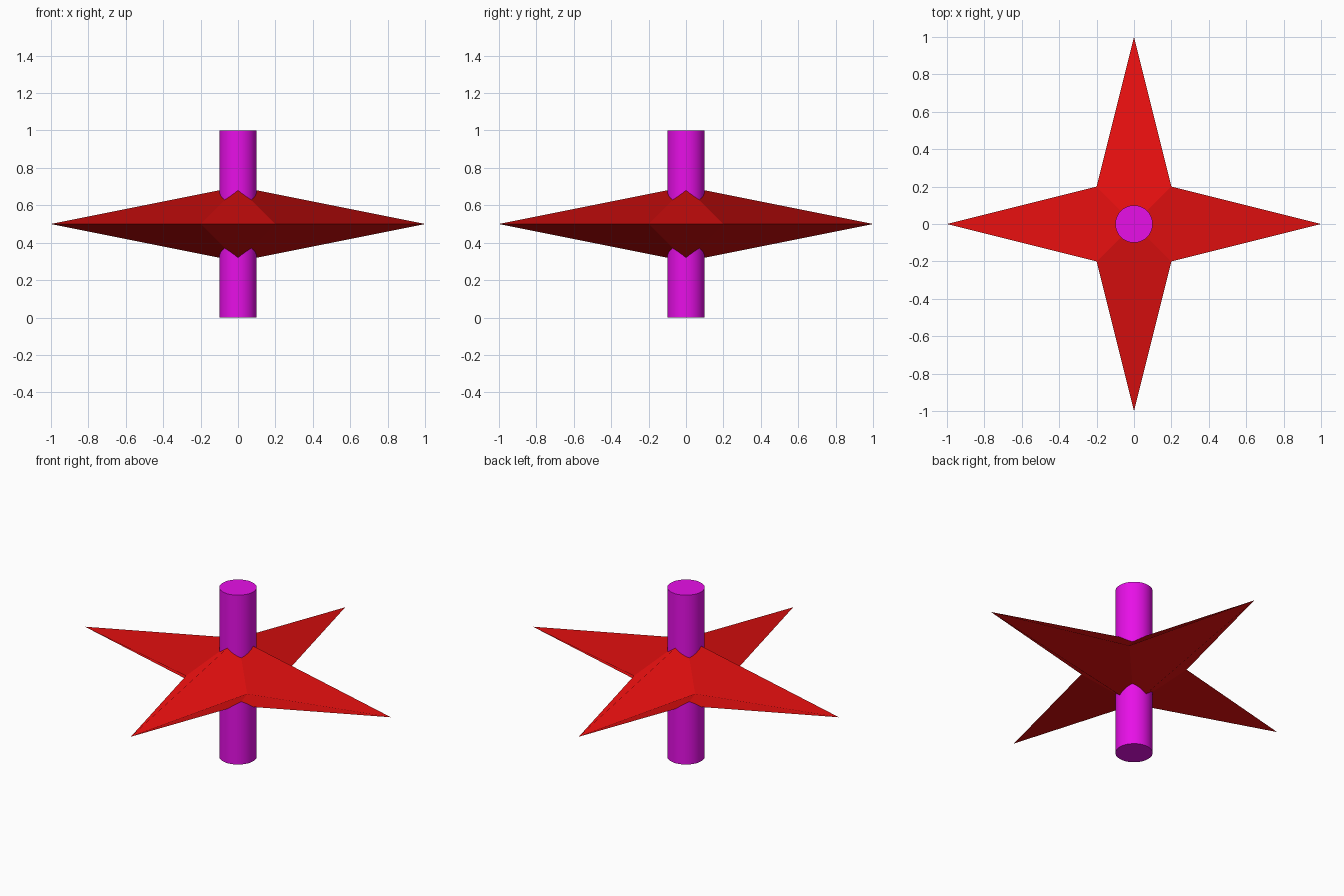
import bpy, bmesh, math

if "Cube" in bpy.data.objects:
    bpy.data.objects.remove(bpy.data.objects["Cube"])


def material(name, color):
    m = bpy.data.materials.new(name)
    m.diffuse_color = (*color, 1)
    m.use_nodes = True
    m.node_tree.nodes["Principled BSDF"].inputs["Base Color"].default_value = m.diffuse_color
    return m


red = material("red", (0.8, 0.005, 0.005))
magenta = material("magenta", (0.8, 0.005, 0.8))

# four-pointed star: one kite-shaped quad per arm, above and below
MID, RISE, NOTCH = 0.5, 0.2, 0.2
bm = bmesh.new()
top = bm.verts.new((0, 0, MID + RISE))
bottom = bm.verts.new((0, 0, MID - RISE))
rim = []
for i in range(8):
    a = math.radians(45 * i)
    r = 1.0 if i % 2 == 0 else NOTCH * math.sqrt(2)
    rim.append(bm.verts.new((r * math.cos(a), r * math.sin(a), MID)))
for i in range(0, 8, 2):
    before, tip, after = rim[i - 1], rim[i], rim[i + 1]
    bm.faces.new((top, before, tip, after))
    bm.faces.new((bottom, after, tip, before))
mesh = bpy.data.meshes.new("star")
bm.to_mesh(mesh)
bm.free()
mesh.materials.append(red)
star = bpy.data.objects.new("star", mesh)
bpy.context.collection.objects.link(star)

# vertical rod through the star
bpy.ops.mesh.primitive_cylinder_add(vertices=32, radius=0.1, depth=1, location=(0, 0, 0.5))
rod = bpy.context.object
rod.name = "rod"
rod.data.materials.append(magenta)
bpy.ops.object.shade_smooth_by_angle(angle=math.radians(40))
